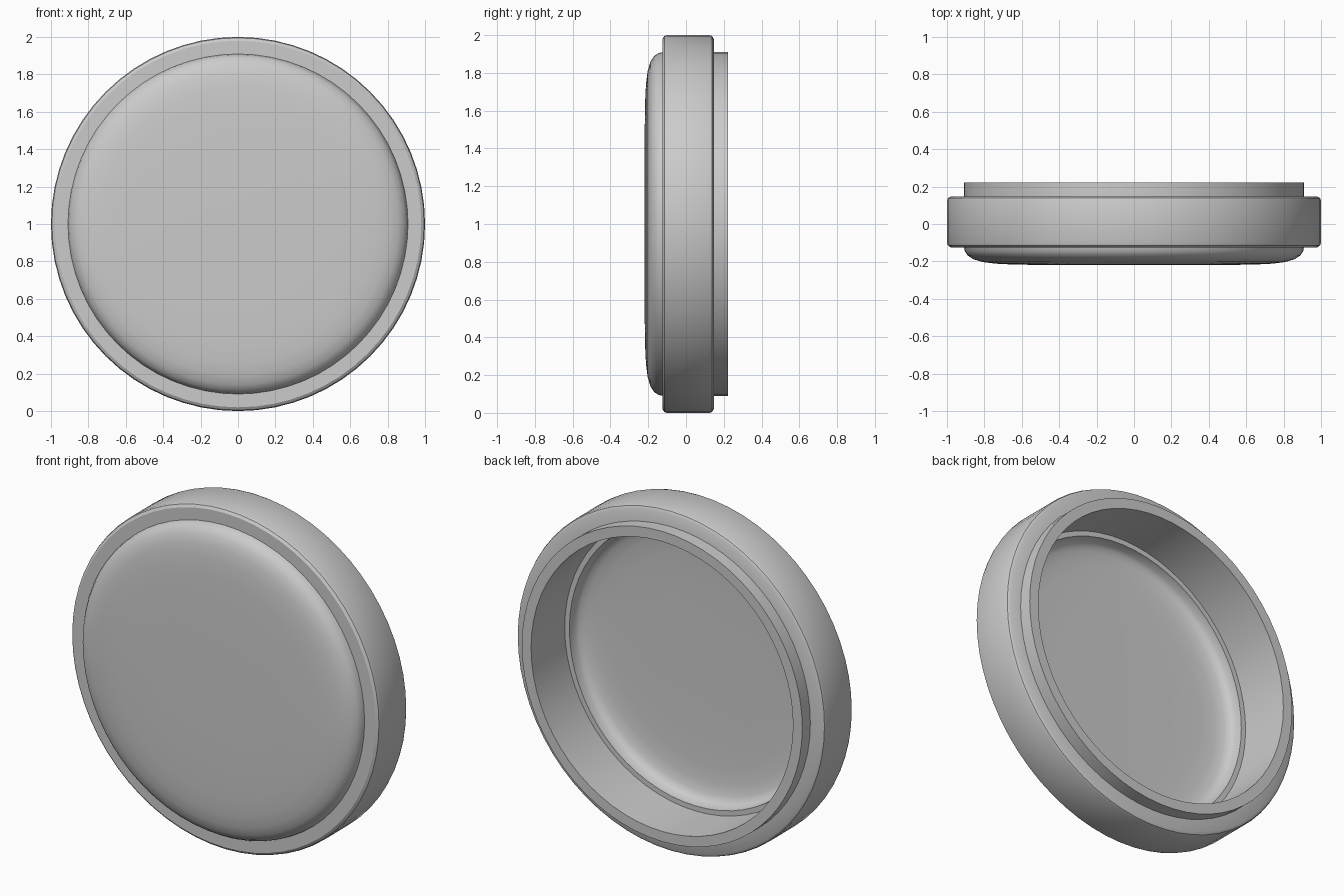
import bpy, bmesh, math

if "Cube" in bpy.data.objects:
    bpy.data.objects.remove(bpy.data.objects["Cube"])

SEG = 64
CZ = 1.0


def lathe(name, profile, closed=True):
    """Revolve (radius, y) points around the y axis; radius 0 becomes a pole."""
    bm = bmesh.new()
    rings = []
    for r, y in profile:
        if r == 0:
            rings.append([bm.verts.new((0, y, CZ))] * SEG)
        else:
            rings.append([bm.verts.new((r * math.cos(2 * math.pi * i / SEG), y,
                                        CZ + r * math.sin(2 * math.pi * i / SEG)))
                          for i in range(SEG)])
    pairs = list(zip(rings, rings[1:]))
    if closed:
        pairs.append((rings[-1], rings[0]))
    for a, b in pairs:
        for i in range(SEG):
            j = (i + 1) % SEG
            corners = list(dict.fromkeys((a[i], a[j], b[j], b[i])))
            if len(corners) > 2:
                bm.faces.new(corners)
    bmesh.ops.recalc_face_normals(bm, faces=bm.faces)
    mesh = bpy.data.meshes.new(name)
    bm.to_mesh(mesh)
    bm.free()
    obj = bpy.data.objects.new(name, mesh)
    bpy.context.collection.objects.link(obj)
    bpy.ops.object.select_all(action='DESELECT')
    obj.select_set(True)
    bpy.context.view_layer.objects.active = obj
    bpy.ops.object.shade_smooth_by_angle(angle=math.radians(32))
    return obj


# Outer band with small chamfers on its outer edges
lathe("outer_band", [(0.85, -0.125), (0.98, -0.125), (0.995, -0.115), (1.0, -0.10),
                     (1.0, 0.125), (0.995, 0.138), (0.98, 0.147), (0.85, 0.147)])

# Collar standing out of the back
lathe("rear_collar", [(0.85, 0.05), (0.91, 0.05), (0.91, 0.222), (0.85, 0.222)])

# Domed front cover, a thin shell with a rounded rim
outer = [(0.91, -0.12), (0.905, -0.145), (0.89, -0.168), (0.86, -0.188),
         (0.81, -0.203), (0.74, -0.212), (0.64, -0.217), (0.4, -0.22), (0, -0.22)]
inner = [(0, -0.19), (0.4, -0.19), (0.62, -0.187), (0.71, -0.181),
         (0.77, -0.17), (0.80, -0.155), (0.815, -0.135), (0.82, -0.09), (0.86, -0.09), (0.86, -0.12)]
lathe("front_cover", outer + inner)
